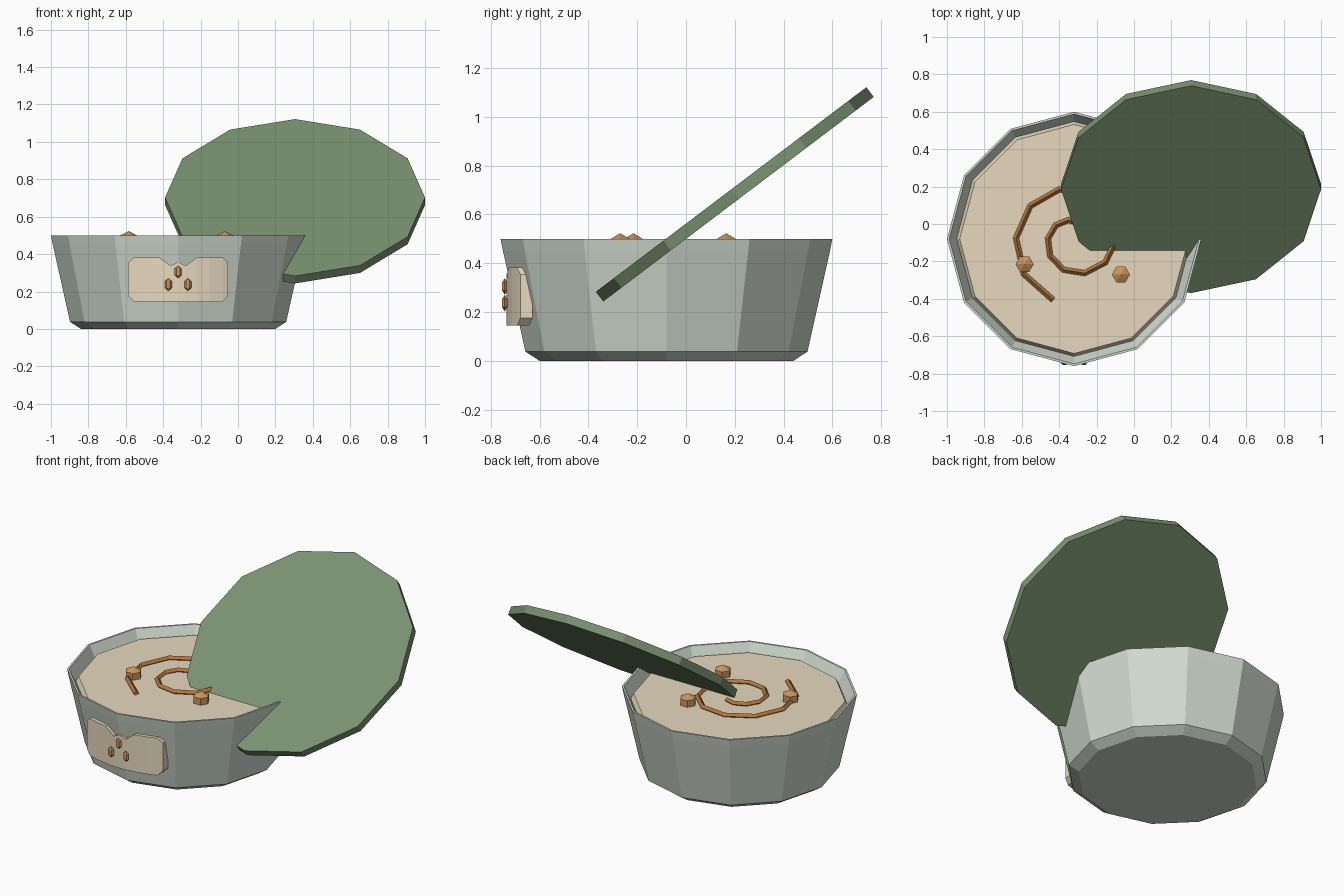
import bpy, bmesh, math
from mathutils import Matrix, Vector

if "Cube" in bpy.data.objects:
    bpy.data.objects.remove(bpy.data.objects["Cube"])

CX, CY = -0.32, -0.08      # bowl axis
SIDES = 12


def srgb(*c):
    return [((v + 0.055) / 1.055) ** 2.4 if v > 0.04 else v / 12.92 for v in c] + [1.0]


def material(name, *c):
    m = bpy.data.materials.new(name)
    m.diffuse_color = srgb(*c)
    m.use_nodes = True
    m.node_tree.nodes["Principled BSDF"].inputs["Base Color"].default_value = m.diffuse_color
    return m


GREY = material("pale grey", 0.82, 0.86, 0.82)
GREEN = material("leaf green", 0.48, 0.575, 0.44)
CREAM = material("cream", 0.94, 0.88, 0.775)
BROWN = material("brown", 0.70, 0.46, 0.23)
TAN = material("tan", 0.79, 0.585, 0.36)


def finish(bm, name, mat):
    bmesh.ops.recalc_face_normals(bm, faces=bm.faces[:])
    me = bpy.data.meshes.new(name)
    bm.to_mesh(me)
    bm.free()
    me.materials.append(mat)
    ob = bpy.data.objects.new(name, me)
    bpy.context.collection.objects.link(ob)
    return ob


def lathe(name, profile, mat, matrix):
    """Closed faceted solid from (radius, z) rings, capped at both ends."""
    bm = bmesh.new()
    rings = []
    for r, z in profile:
        rings.append([bm.verts.new((r * math.cos(i * math.tau / SIDES),
                                    r * math.sin(i * math.tau / SIDES), z))
                      for i in range(SIDES)])
    for a, b in zip(rings, rings[1:]):
        for i in range(SIDES):
            j = (i + 1) % SIDES
            bm.faces.new((a[i], a[j], b[j], b[i]))
    bm.faces.new(rings[0])
    bm.faces.new(rings[-1])
    bm.transform(matrix)
    return finish(bm, name, mat)


def bead(name, loc, scale, mat):
    bm = bmesh.new()
    bmesh.ops.create_uvsphere(bm, u_segments=6, v_segments=3, radius=1)
    bm.transform(Matrix.Translation(loc) @ Matrix.Diagonal((*scale, 1))
                 @ Matrix.Rotation(math.radians(30), 4, 'Z'))
    return finish(bm, name, mat)


axis = Matrix.Translation((CX, CY, 0))

# Bowl and its filling
lathe("bowl", [(0.52, 0), (0.578, 0.038), (0.67, 0.45), (0.68, 0.5),
               (0.668, 0.5), (0.63, 0.425), (0.62, 0.40)], GREY, axis)
lathe("filling", [(0.628, 0.41), (0.628, 0.425), (0.612, 0.456)], CREAM, axis)

# Tilted lid leaning into the bowl
tilt = Matrix.Translation((0.305, 0.2, 0.6825)) @ Matrix.Rotation(math.radians(37.1), 4, 'X')
lathe("lid", [(0.695, -0.025), (0.695, 0.025)], GREEN, tilt)

# Spiral swirl on the filling
STEPS = 15
curve = bpy.data.curves.new("swirl", 'CURVE')
curve.dimensions = '3D'
curve.bevel_depth = 0.016
curve.bevel_resolution = 0
curve.use_fill_caps = True
spline = curve.splines.new('POLY')
spline.points.add(STEPS)
for i, p in enumerate(spline.points):
    a = math.radians(251 - 36 * i)
    r = 0.345 - 0.0171 * i
    p.co = (CX + r * math.cos(a), CY + r * math.sin(a), 0.464, 1)
swirl = bpy.data.objects.new("swirl", curve)
bpy.context.collection.objects.link(swirl)
curve.materials.append(BROWN)
bpy.context.view_layer.objects.active = swirl
swirl.select_set(True)
bpy.ops.object.convert(target='MESH')
for f in swirl.data.polygons:
    f.use_smooth = False

# Beads on the filling
for x, y in [(-0.585, -0.215), (-0.07, -0.27), (-0.13, 0.165)]:
    bead("topping_bead", (x, y, 0.473), (0.056, 0.056, 0.05), TAN)

# Curved front badge: columns of (offset, bottom, top), mirrored
half = [(0, 0.145, 0.358), (0.04, 0.145, 0.338), (0.10, 0.145, 0.382),
        (0.17, 0.145, 0.382), (0.237, 0.145, 0.382), (0.267, 0.175, 0.355)]
columns = [(-x, b, t) for x, b, t in half[:0:-1]] + half
bm = bmesh.new()
R = 0.656
grid = []
for x, b, t in columns:
    yo = CY - math.sqrt(R * R - x * x)
    yi = yo + 0.05
    grid.append([bm.verts.new((CX + x, y, z)) for y, z in
                 [(yo, b), (yo, t), (yi, t), (yi, b)]])
for a, b in zip(grid, grid[1:]):
    for i in range(4):
        j = (i + 1) % 4
        bm.faces.new((a[i], a[j], b[j], b[i]))
bm.faces.new(grid[0])
bm.faces.new(grid[-1])
finish(bm, "badge", CREAM)

# Small studs on the badge
for x, z in [(0, 0.305), (-0.052, 0.237), (0.052, 0.237)]:
    bead("badge_stud", (CX + x, -0.743, z), (0.022, 0.014, 0.034), TAN)
